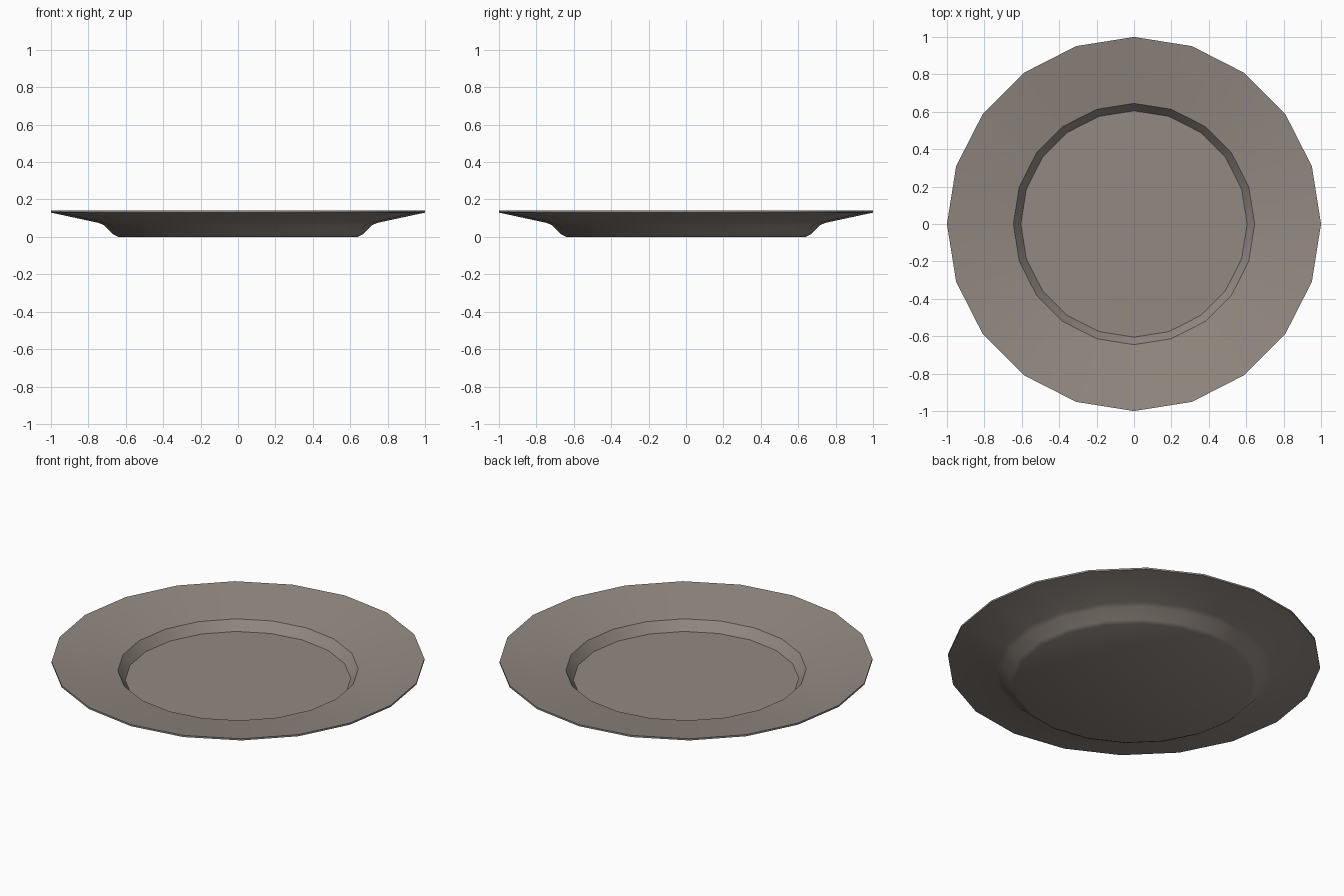
import bpy, bmesh, math

if "Cube" in bpy.data.objects:
    bpy.data.objects.remove(bpy.data.objects["Cube"])

SIDES = 20
# Plate cross-section as (radius, height): underside outward, then top inward
profile = [(0.0, 0.0), (0.64, 0.0), (0.665, 0.012), (0.715, 0.062), (0.745, 0.075),
           (1.0, 0.13), (1.0, 0.14),
           (0.645, 0.083), (0.605, 0.027), (0.0, 0.025)]

bm = bmesh.new()
rings = []
for r, z in profile:
    n = 1 if r == 0 else SIDES
    rings.append([bm.verts.new((r * math.cos(2 * math.pi * i / SIDES),
                                r * math.sin(2 * math.pi * i / SIDES), z))
                  for i in range(n)])

# Skin neighbouring rings, with fans at the two centres
for a, b in zip(rings, rings[1:]):
    for i in range(SIDES):
        j = (i + 1) % SIDES
        if len(a) == 1:
            bm.faces.new((a[0], b[j], b[i]))
        elif len(b) == 1:
            bm.faces.new((a[i], a[j], b[0]))
        else:
            bm.faces.new((a[i], a[j], b[j], b[i]))
bmesh.ops.recalc_face_normals(bm, faces=bm.faces)

mesh = bpy.data.meshes.new("plate")
bm.to_mesh(mesh)
bm.free()
plate = bpy.data.objects.new("plate", mesh)
bpy.context.collection.objects.link(plate)

# Warm grey glaze
mat = bpy.data.materials.new("warm grey")
mat.diffuse_color = (0.29, 0.25, 0.22, 1)
mat.use_nodes = True
mat.node_tree.nodes["Principled BSDF"].inputs["Base Color"].default_value = mat.diffuse_color
mesh.materials.append(mat)

# Smooth curves, crisp rim and well edges
bpy.context.view_layer.objects.active = plate
plate.select_set(True)
bpy.ops.object.shade_smooth_by_angle(angle=math.radians(40))
